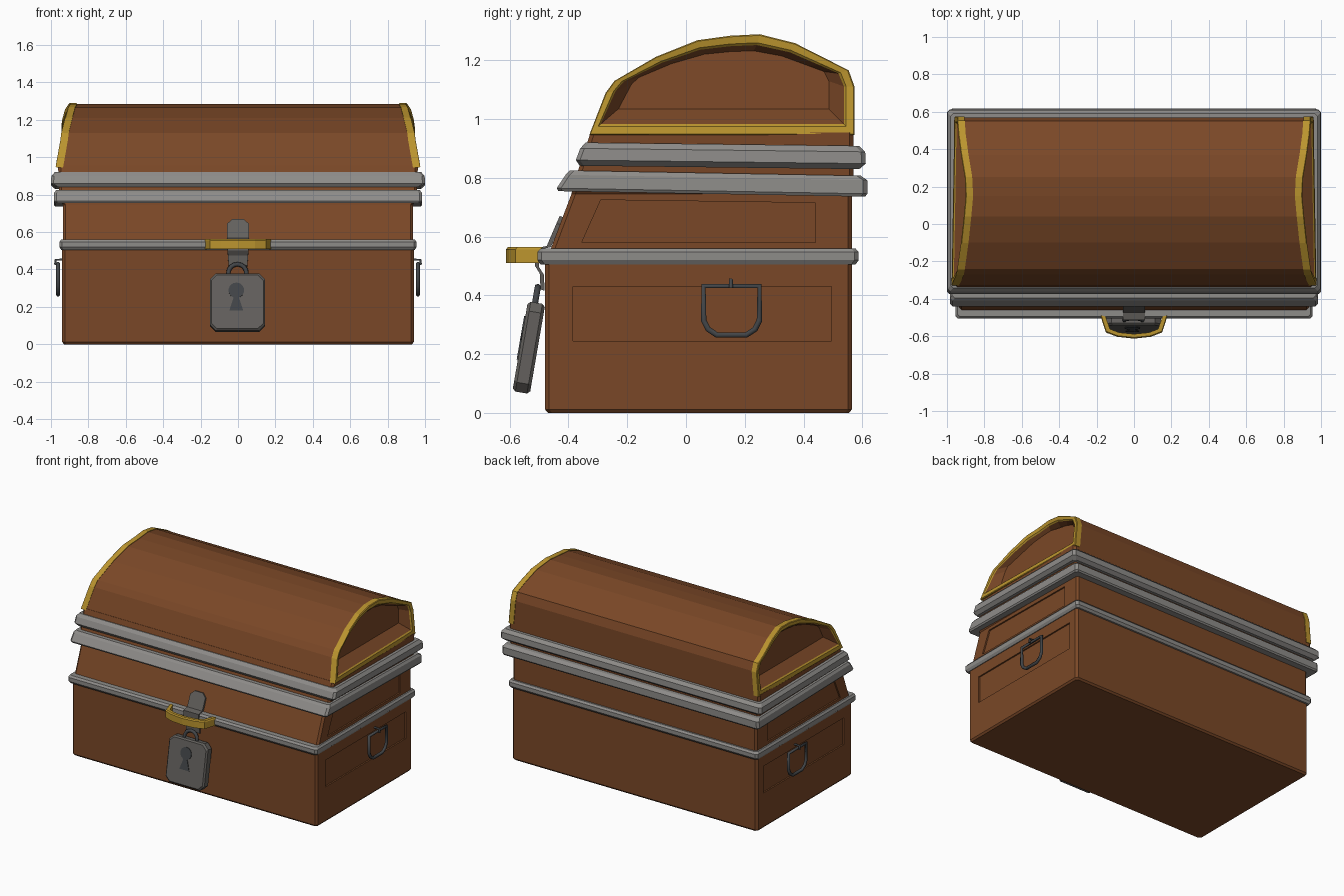
import bpy, bmesh, math
from mathutils import Vector

if "Cube" in bpy.data.objects:
    bpy.data.objects.remove(bpy.data.objects["Cube"])


def material(name, r, g, b):
    m = bpy.data.materials.new(name)
    m.diffuse_color = (r, g, b, 1)
    m.use_nodes = True
    m.node_tree.nodes["Principled BSDF"].inputs["Base Color"].default_value = m.diffuse_color
    return m


WOOD = material("brown wood", 0.195, 0.064, 0.02)
STEEL = material("light steel", 0.27, 0.262, 0.25)
GOLD = material("gold", 0.5, 0.3, 0.028)
IRON = material("lock iron", 0.125, 0.118, 0.11)
DARK = material("dark iron", 0.055, 0.06, 0.065)


def loft(name, rings, mats, cap=True, row_mats=None, closed=True):
    """Skin a list of equal-length point rings; row_mats picks a material per row."""
    mesh = bpy.data.meshes.new(name)
    bm = bmesh.new()
    rows = [[bm.verts.new(p) for p in ring] for ring in rings]
    n = len(rings[0])
    for k, (a, b) in enumerate(zip(rows, rows[1:])):
        for i in range(n if closed else n - 1):
            j = (i + 1) % n
            f = bm.faces.new((a[i], a[j], b[j], b[i]))
            f.material_index = row_mats[k] if row_mats else 0
    if cap:
        bm.faces.new(rows[0])
        bm.faces.new(rows[-1])
    bmesh.ops.recalc_face_normals(bm, faces=bm.faces)
    bm.to_mesh(mesh)
    bm.free()
    for m in mats:
        mesh.materials.append(m)
    ob = bpy.data.objects.new(name, mesh)
    bpy.context.collection.objects.link(ob)
    return ob


def slab(x, y0, y1, z, tilt=0.0, c=0.014):
    """Rectangle with clipped corners at height z, sloping along y."""
    pts = [(x - c, y0), (x, y0 + c), (x, y1 - c), (x - c, y1),
           (c - x, y1), (-x, y1 - c), (-x, y0 + c), (c - x, y0)]
    return [(px, py, z + tilt * py) for px, py in pts]


def tube(name, pts, radius, mat, cyclic):
    cu = bpy.data.curves.new(name, 'CURVE')
    cu.dimensions = '3D'
    cu.bevel_depth = radius
    cu.bevel_resolution = 1
    cu.use_fill_caps = True
    sp = cu.splines.new('POLY')
    sp.points.add(len(pts) - 1)
    for p, co in zip(sp.points, pts):
        p.co = (*co, 1)
    sp.use_cyclic_u = cyclic
    cu.materials.append(mat)
    ob = bpy.data.objects.new(name, cu)
    bpy.context.collection.objects.link(ob)
    return ob


# Chest body: straight base and leaning upper part
base = loft("chest_base", [slab(.93, -.47, .555, 0), slab(.94, -.48, .565, .012),
                           slab(.94, -.48, .565, .53)], [WOOD])
upper = loft("chest_upper", [slab(.935, -.475, .565, .52), slab(.935, -.39, .565, .745),
                             slab(.955, -.385, .57, .77), slab(.962, -.325, .57, .955)], [WOOD])

# Shallow recessed panels on both ends
panels = [(base, .94, [(-.385, .245), (.495, .245), (.495, .43), (-.385, .43)]),
          (upper, .935, [(-.355, .58), (.44, .58), (.44, .715), (-.29, .725)])]
for body, x, poly in panels:
    for side in (-1, 1):
        cutter = loft("panel_cutter", [[(side * (x + d), y, z) for y, z in poly]
                                       for d in (-.01, .03)], [WOOD])
        cutter.hide_render = True
        cutter.hide_viewport = True
        cutter.display_type = 'WIRE'
        mod = body.modifiers.new("panel_recess", 'BOOLEAN')
        mod.operation = 'DIFFERENCE'
        mod.solver = 'EXACT'
        mod.object = cutter

# Metal bands wrapped around the body
loft("lower_band", [slab(.93, -.465, .555, .505), slab(.945, -.495, .577, .505),
                    slab(.955, -.506, .588, .52), slab(.955, -.506, .588, .547),
                    slab(.945, -.495, .577, .56), slab(.92, -.45, .555, .56)], [STEEL], cap=False)
loft("middle_band", [slab(.93, -.37, .555, .747, -.018), slab(.978, -.435, .61, .747, -.018),
                     slab(.985, -.44, .617, .757, -.018), slab(.983, -.41, .617, .803, -.018),
                     slab(.972, -.395, .595, .818, -.018), slab(.945, -.35, .56, .818, -.018)],
     [STEEL], cap=False)
loft("upper_band", [slab(.95, -.34, .56, .837, -.012), slab(.978, -.362, .59, .837, -.012),
                    slab(1.0, -.375, .612, .856, -.012), slab(.998, -.36, .61, .896, -.012),
                    slab(.98, -.342, .59, .916, -.012), slab(.95, -.32, .56, .916, -.012)],
     [STEEL], cap=False)

# Arched lid: (y, z, half length) along the arch
ARCH = [(-.325, .95, .975), (-.27, 1.09, .95), (-.24, 1.13, .945), (-.1, 1.21, .925),
        (.04, 1.265, .91), (.15, 1.28, .9), (.25, 1.285, .905), (.37, 1.255, .925),
        (.48, 1.2, .94), (.55, 1.165, .945), (.57, 1.11, .945), (.57, .95, .96)]


def arch(inset, x_in, side, flat_x=None):
    """Arch ring shrunk by a margin toward its middle."""
    cy, z0, z1 = .135, .95, 1.285
    ky, kz = 1 - inset / .44, (z1 - z0 - 2 * inset) / (z1 - z0)
    return [(side * (flat_x if flat_x else x - x_in), cy + (y - cy) * ky,
             z0 + inset + (z - z0) * kz) for y, z, x in ARCH]


loft("lid", [arch(0, .04, -1), arch(0, .04, 1)], [WOOD], cap=False)
for side, label in ((-1, "left"), (1, "right")):
    # gold edge, rim, then a sloping wood frame down to a sunken end panel
    rings = [arch(0, .04, side), arch(-.004, .04, side), arch(-.004, .004, side),
             arch(0, 0, side), arch(.025, .004, side), arch(.033, .012, side)]
    loft("lid_trim_" + label, rings, [GOLD], cap=False)
    end = [arch(.033, .012, side)]
    cy = .15
    end.append([(side * (.89 - .02 * (z > 1.2)), cy + (y - cy) * .8, 1.035 + (z - .95) * .59)
                for y, z, x in ARCH])
    ob = loft("lid_end_" + label, end, [WOOD], cap=False)
    bm = bmesh.new()
    bm.from_mesh(ob.data)
    bm.verts.ensure_lookup_table()
    bm.faces.new([bm.verts[i] for i in range(12, 24)])
    bmesh.ops.recalc_face_normals(bm, faces=bm.faces)
    if sum(f.normal.x for f in bm.faces if len(f.verts) > 4) * side < 0:
        bmesh.ops.reverse_faces(bm, faces=bm.faces)
    bm.to_mesh(ob.data)
    bm.free()

    # Hanging side handle with its pin
    x = side * .962
    tube("side_handle_" + label, [(x, y, z) for y, z in (
        (.06, .432), (.06, .315), (.075, .285), (.105, .265), (.205, .265),
        (.235, .285), (.25, .315), (.25, .432))], .011, DARK, True)
    tube("handle_pin_" + label, [(side * .925, .153, .452), (side * .975, .153, .452),
                                 (side * .978, .153, .425)], .007, DARK, False)

# Hasp strap bent over the lower band: (half width, y, z)
strap = [(.03, -.43, .67), (.058, -.441, .645), (.058, -.474, .568), (.058, -.514, .56),
         (.056, -.514, .50), (.054, -.498, .475), (.05, -.495, .42)]
loft("hasp", [[(-w, y, z), (w, y, z), (w, y + .014, z - .004), (-w, y + .014, z - .004)]
              for w, y, z in strap], [IRON])

# Gold pull: bowed bar with ends against the band
outer = [(-.178, -.495), (-.15, -.58), (-.09, -.603), (0, -.613)]
inner = [(-.152, -.495), (-.128, -.562), (-.08, -.58), (0, -.588)]
mirror = lambda pts: pts + [(-x, y) for x, y in reversed(pts[:-1])]
rings = []
for (ox, oy), (ix, iy) in zip(mirror(outer), mirror(inner)):
    rings.append([(ox, oy, .51), (ox, oy, .556), (ox * .9 + ix * .1, oy + .006, .564),
                  (ix, iy, .564), (ix, iy, .51)])
loft("front_pull", rings, [GOLD])

# Padlock leaning outward at the bottom
C = Vector((-.003, -.535, .222))
UP, OUT = Vector((0, .17, .985)), Vector((0, -.985, .17))


def lock_pt(x, s, d):
    return C + Vector((x, 0, 0)) + UP * s + OUT * d


w, h, c = .148, .155, .032
octagon = [(w - c, -h), (w, c - h), (w, h - c), (w - c, h),
           (c - w, h), (-w, h - c), (-w, c - h), (c - w, -h)]
loft("padlock_body", [[lock_pt(x * k, s * k, d) for x, s in octagon]
                      for k, d in ((.94, -.03), (1, -.02), (1, .02), (.94, .03))], [IRON])

# Keyhole: round top with flared slot
arc = [math.radians(-70 + 320 * i / 12) for i in range(13)]
hole = [(.042 * math.cos(a) - .006, .062 + .042 * math.sin(a)) for a in arc]
hole += [(-.043, -.047), (.031, -.047)]
loft("keyhole", [[lock_pt(x, s, d) for x, s in hole] for d in (.029, .034)], [DARK])

# Shackle through the hasp
bend = [math.radians(180 * i / 8) for i in range(9)]
tube("shackle", [lock_pt(-.048, .14, .005)] +
     [lock_pt(-.048 * math.cos(a), .162 + .046 * math.sin(a), .005) for a in bend] +
     [lock_pt(.048, .14, .005)], .012, DARK, False)
